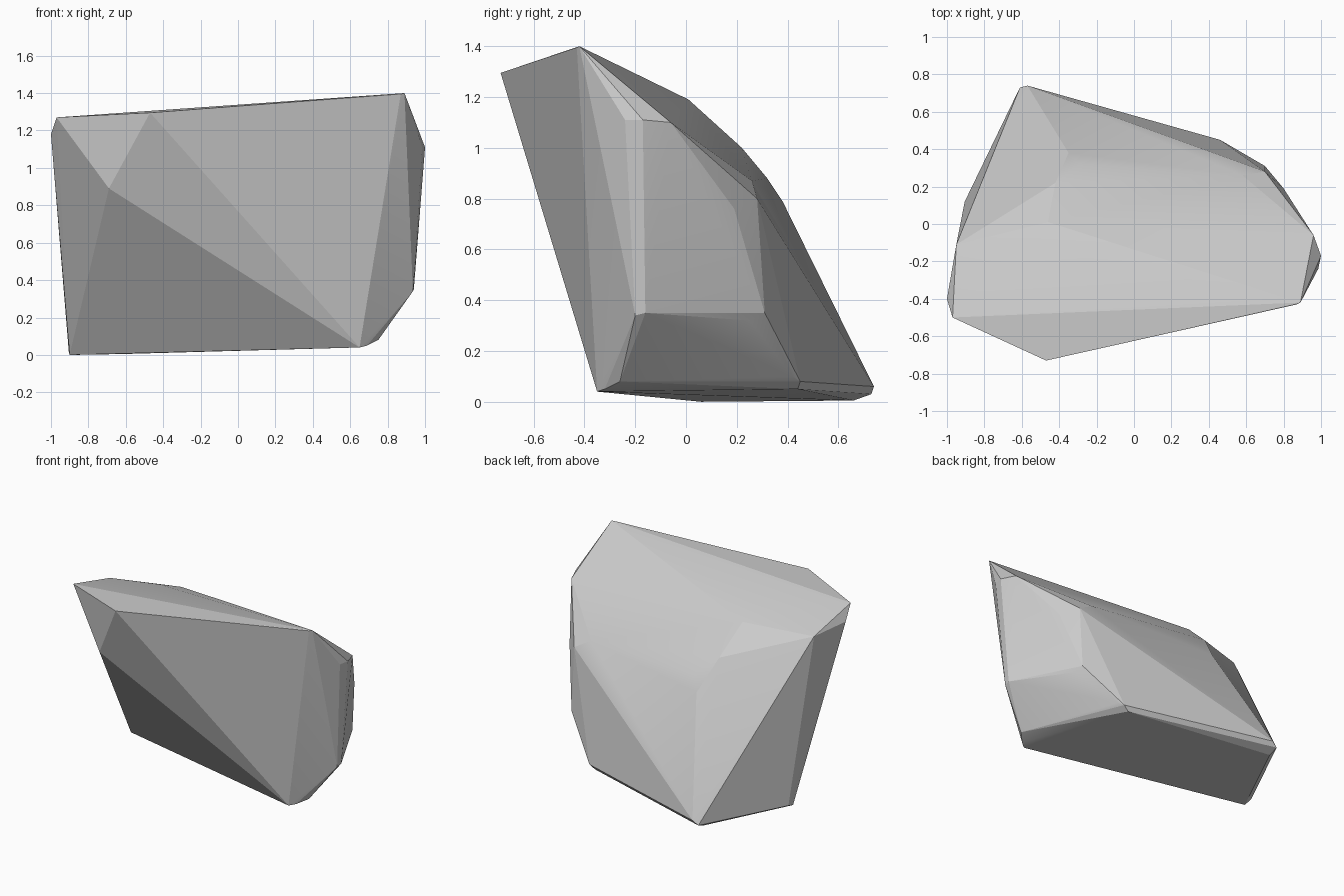
import bpy, bmesh

if "Cube" in bpy.data.objects:
    bpy.data.objects.remove(bpy.data.objects["Cube"])

# Corner points of the boulder, grouped by region
base = [(-.90, .06, 0), (-.905, .12, .02), (-.61, .66, .005), (-.61, .73, .03),
        (-.57, .74, .06), (.65, -.35, .04), (.69, -.32, .05), (.75, -.26, .08),
        (.49, .42, .10), (.46, .45, .08), (.42, .44, .05)]
right_side = [(.935, -.20, .34), (.94, -.16, .35), (.72, .25, .32), (.70, .31, .35),
              (1, -.17, 1.11), (.985, -.24, 1.11), (.96, -.06, 1.10),
              (.80, .19, .76), (.70, .28, .80)]
crown = [(-.47, -.73, 1.295), (.89, -.42, 1.40), (.87, -.43, 1.395),
         (-.97, -.50, 1.27), (-1, -.40, 1.18), (-.95, -.11, 1.17)]
back_ridge = [(-.55, -.12, 1.235), (-.46, .01, 1.19), (-.42, .22, 1.0),
              (-.29, .32, .88), (-.35, .38, .79), (.58, .26, .87)]
front_left = [(-.69, -.60, .89)]

# Wrap the corners in a convex hull to get the faceted rock
bm = bmesh.new()
for p in base + right_side + crown + back_ridge + front_left:
    bm.verts.new(p)
hull = bmesh.ops.convex_hull(bm, input=bm.verts[:])
loose = [v for v in bm.verts if not v.link_faces]
bmesh.ops.delete(bm, geom=loose, context='VERTS')
bmesh.ops.recalc_face_normals(bm, faces=bm.faces[:])

mesh = bpy.data.meshes.new("boulder")
bm.to_mesh(mesh)
bm.free()
rock = bpy.data.objects.new("boulder", mesh)
bpy.context.collection.objects.link(rock)

# Soften shading only across the shallow worn corners
bpy.context.view_layer.objects.active = rock
rock.select_set(True)
bpy.ops.object.shade_smooth_by_angle(angle=0.2)
